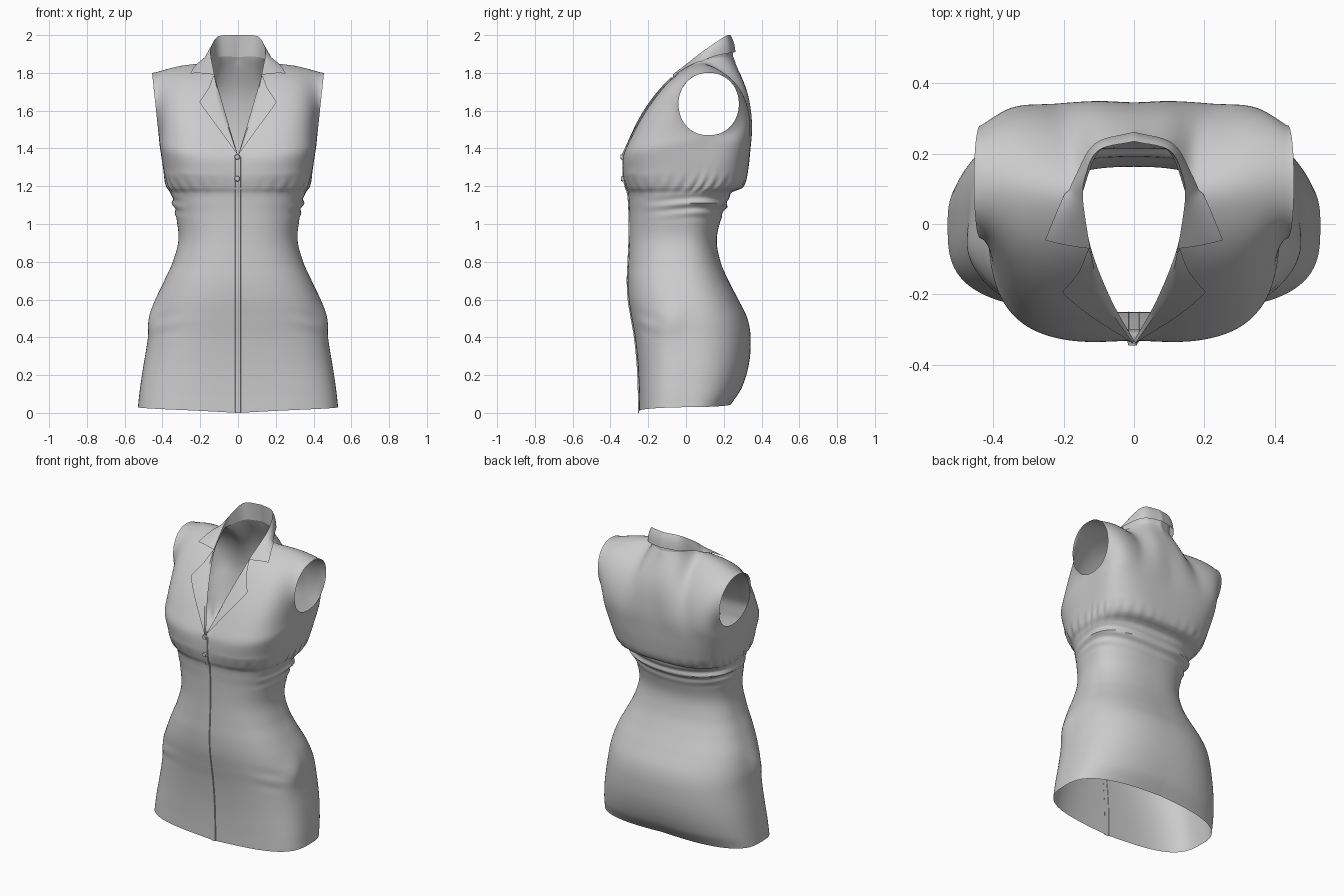
import bpy, bmesh
from math import sin, cos, pi, exp
from mathutils import Vector as V
from mathutils.bvhtree import BVHTree

if "Cube" in bpy.data.objects:
    bpy.data.objects.remove(bpy.data.objects["Cube"])

N, K = 40, 22  # columns per front quarter, extra columns along the back neck
# z, half width, front y, back y, side-seam y, squareness
ST = [(0, .53, -.25, .24, 0, 2.7), (.1, .52, -.25, .295, 0, 2.6), (.25, .5, -.256, .333, .01, 2.5),
      (.4, .476, -.271, .342, .01, 2.45), (.5, .463, -.288, .325, .005, 2.4), (.6, .435, -.304, .277, 0, 2.4),
      (.7, .39, -.309, .225, -.02, 2.4), (.8, .345, -.305, .183, -.03, 2.4), (.92, .315, -.3, .163, -.03, 2.4),
      (1.05, .33, -.3, .193, -.02, 2.4), (1.1, .342, -.302, .218, 0, 2.5),
      (1.165, .356, -.308, .24, .01, 2.6), (1.192, .374, -.32, .3, .03, 2.8),
      (1.27, .4, -.338, .33, .08, 3.3), (1.36, .42, -.34, .342, .12, 4)]


def station(t):
    """Smooth interpolation of the body stations."""
    i = max(k for k in range(len(ST) - 1) if ST[k][0] <= t)
    a, b = ST[i], ST[i + 1]
    p, q = ST[max(i - 1, 0)], ST[min(i + 2, len(ST) - 1)]
    h = b[0] - a[0]
    s = (t - a[0]) / h
    out = []
    for k in range(1, 6):
        m0 = (b[k] - p[k]) / (b[0] - p[0]) * h
        m1 = (q[k] - a[k]) / (q[0] - a[0]) * h
        out.append((2*s**3 - 3*s*s + 1) * a[k] + (s**3 - 2*s*s + s) * m0
                   + (3*s*s - 2*s**3) * b[k] + (s**3 - s*s) * m1)
    return out


def bump(x, c, w):
    return exp(-((x - c) / w) ** 2)


def ring_point(t, phi):
    """Point of the body; phi runs 0 (front) to pi (back)."""
    a, yf, yb, yc, n = station(t)
    s, c = sin(phi), cos(phi)
    if c > 0:
        n += .5 * bump(t, 0, .5)
    r = (abs(s) ** n + abs(c) ** n) ** (-1 / n)
    behind = min(max((phi - .8) / 1.2, 0), 1)
    r += .014 * bump(t, 1.205, .03) * sin(34 * phi) * s                                  # gathers
    r += .032 * behind * bump(t, 1.1, .055) * sin(110 * t + 1.5 * sin(2.5 * phi))        # waist folds
    r += .03 * bump(t, .5 + .12 * (phi - 1.3), .085) * bump(phi, 1.3, .25)               # pocket puff
    r += .006 * sin(60 * t + 6 * phi) * bump(t, .47, .07) * bump(phi, .85, .25)          # hip creases
    x = a * r * abs(s)
    y = yc + r * c * ((yf - yc) if c > 0 else (yc - yb))
    if c > 0:
        y += .01 * bump(x, 0, .08) * bump(t, 1.33, .09)
    u = phi / (pi / 2)
    up = .11 * u * u if u <= 1 else .04 + .07 * (2 - u) ** 2
    w = min(max((t - 1.19) / .17, 0), 1)
    hem = (.03 * s if c > 0 else .05 - .02 * s) * max(0, 1 - t / .3)
    return V((x if 0 < phi < pi - 1e-6 else 0, y, t + up * w * w * (3 - 2 * w) + hem))


def curve(pts):
    """Dense Catmull-Rom through a few points."""
    p = [V(q) for q in pts]
    p = [2 * p[0] - p[1]] + p + [2 * p[-1] - p[-2]]
    out = []
    for i in range(1, len(p) - 2):
        a, b, c, d = p[i-1:i+3]
        for k in range(16):
            s = k / 16
            out.append(.5 * (2*b + (c - a)*s + (2*a - 5*b + 4*c - d)*s*s + (3*b - a - 3*c + d)*s**3))
    return out + [p[-2]]


def at(line, t):
    """Point at arc-length fraction t of a polyline."""
    L = [(line[i+1] - line[i]).length for i in range(len(line) - 1)]
    d = t * sum(L)
    for i, l in enumerate(L):
        if d <= l:
            return line[i].lerp(line[i+1], d / l if l else 0)
        d -= l
    return line[-1].copy()


def sample(line, n):
    return [at(line, i / n) for i in range(n + 1)]


def grid(bm, rows):
    vs = [[bm.verts.new(p) for p in r] for r in rows]
    for a, b in zip(vs, vs[1:]):
        for i in range(len(a) - 1):
            bm.faces.new((a[i], a[i+1], b[i+1], b[i]))


def coons(bottom, top, left, right, m, bulge):
    rows = []
    n = len(bottom) - 1
    for j in range(m + 1):
        v = j / m
        l, r = at(left, v), at(right, v)
        row = []
        for i in range(n + 1):
            u = i / n
            p = (1-v)*bottom[i] + v*top[i] + (1-u)*l + u*r - (
                (1-u)*(1-v)*bottom[0] + u*(1-v)*bottom[-1] + (1-u)*v*top[0] + u*v*top[-1])
            p.y += bulge * 27 * u*u*(1-u)*v*(1-v)
            row.append(p)
        rows.append(row)
    return rows


def finish(name, bm, mirror=True):
    bmesh.ops.remove_doubles(bm, verts=bm.verts, dist=1e-4)
    bmesh.ops.recalc_face_normals(bm, faces=bm.faces)
    me = bpy.data.meshes.new(name)
    bm.to_mesh(me)
    ob = bpy.data.objects.new(name, me)
    bpy.context.collection.objects.link(ob)
    if mirror:
        ob.modifiers.new("Mirror", 'MIRROR').use_clip = True
    bpy.ops.object.select_all(action='DESELECT')
    ob.select_set(True)
    bpy.context.view_layer.objects.active = ob
    bpy.ops.object.shade_smooth_by_angle(angle=.8)


# dress: skirt and waist loft, then front and back bodice panels
bm = bmesh.new()
PHI = [pi / 2 * i / N for i in range(N)] + [pi / 2 * (1 + i / (N + K)) for i in range(N + K + 1)]
grid(bm, [[ring_point(.01 * j, f) for f in PHI] for j in range(137)])
ring = [ring_point(1.36, f) for f in PHI]
front_ring, back_ring = ring[:N + 1], ring[N:][::-1]


def armhole(side):
    pts = []
    for k in range(41):
        f = pi * k / 40
        z = 1.635 - .165 * cos(f)
        pts.append(V((.42 + .035 * (z - 1.47) / .33, .12 + side * .16 * abs(sin(f)) ** .9, z)))
    return pts


neck_edge = curve([front_ring[0], (.065, -.215, 1.58), (.122, -.07, 1.775), (.15, .08, 1.87)])
shoulder = sample(curve([(.15, .08, 1.87), (.3, .1, 1.848), (.455, .12, 1.8)]), N)
back_neck = curve([(0, .25, 1.885), (.1, .205, 1.885), (.15, .08, 1.87)])
back_mid = curve([back_ring[0], (0, .345, 1.53), (0, .325, 1.7), (0, .25, 1.885)])
grid(bm, coons(front_ring, shoulder, neck_edge, armhole(-1), N, .03))
grid(bm, coons(back_ring, sample(back_neck, K) + shoulder[1:], back_mid, armhole(1), N, .026))
bmesh.ops.remove_doubles(bm, verts=bm.verts, dist=1e-4)
middle = [v for v in bm.verts if abs(v.co.x) < 1e-5 and 1.27 < v.co.z < 1.86 and (v.co.y > 0 or v.co.z < 1.355)]
soft = [v for v in bm.verts if v.co.z > 1.27 and not v.is_boundary] + middle
for _ in range(24):
    bmesh.ops.smooth_vert(bm, verts=soft, factor=.5, use_axis_x=True, use_axis_y=True, use_axis_z=True)
    for v in middle:
        v.co.x = 0
tree = BVHTree.FromBMesh(bm)
finish("dress_body", bm)


def front_y(x, z, off, default):
    hit = tree.ray_cast(V((abs(x) + 1e-4, -1, z)), V((0, 1, 0)))[0]
    return hit.y - off if hit and hit.y < .15 else default


# collar: stand rising to the fold, then the fall lying on the shoulders
base = back_neck + neck_edge[:31:-1][1:]
fold = curve([(0, .235, 2), (.1, .21, 1.995), (.137, .14, 1.95), (.145, .07, 1.9), (.125, -.07, 1.79)])
edge = curve([(0, .262, 1.91), (.11, .23, 1.905), (.165, .14, 1.885), (.2, .06, 1.845), (.24, -.03, 1.772)])
cols = []
for i in range(41):
    t = i / 40
    b, f, e = at(base, t), at(fold, t), at(edge, t)
    loc = tree.find_nearest(e)[0]
    out = (e - V((0, .05, 1.6))).normalized()
    if (e - loc).dot(out) < .012:
        e = loc + out * .014
    if i == 0:
        e.x = 0
    col = [b.lerp(f, k / 5) for k in range(6)]
    for k in range(1, 8):
        s = k / 7
        col.append(f.lerp(e, s) + V((out.x, out.y, out.z)) * .008 * sin(pi * s))
    cols.append(col)
bm = bmesh.new()
grid(bm, cols)
finish("collar", bm)

# lapels folded back onto the chest
outer = [V((.008, -.33, 1.375)), V((.205, -.15, 1.645)), V((.155, -.1, 1.72)), V((.13, -.08, 1.785))]
inner = neck_edge[:33]
rows = []
for i in range(33):
    a, b = at(inner, i / 32), at(outer, i / 32)
    row = [a]
    for k in range(1, 9):
        p = a.lerp(b, k / 8)
        p.y = front_y(p.x, p.z, .013, p.y)
        row.append(p)
    rows.append(row)
bm = bmesh.new()
grid(bm, rows)
finish("lapels", bm)

# button placket down the front
bm = bmesh.new()
rows = []
for j in range(69):
    z = 1.355 * j / 68
    y = front_y(.014, max(z, .004), 0, -.25)
    rows.append([V((0, y - .005, z)), V((.012, y - .005, z)), V((.016, y + .002, z))])
grid(bm, rows)
finish("placket", bm)

# buttons
for z in (1.355, 1.24):
    bm = bmesh.new()
    bmesh.ops.create_cone(bm, cap_ends=True, segments=20, radius1=.015, radius2=.012, depth=.012)
    for v in bm.verts:
        v.co = V((v.co.x - .004, front_y(.014, min(z, 1.35), .01, -.33) - v.co.z, z + v.co.y))
    finish("button", bm, False)
